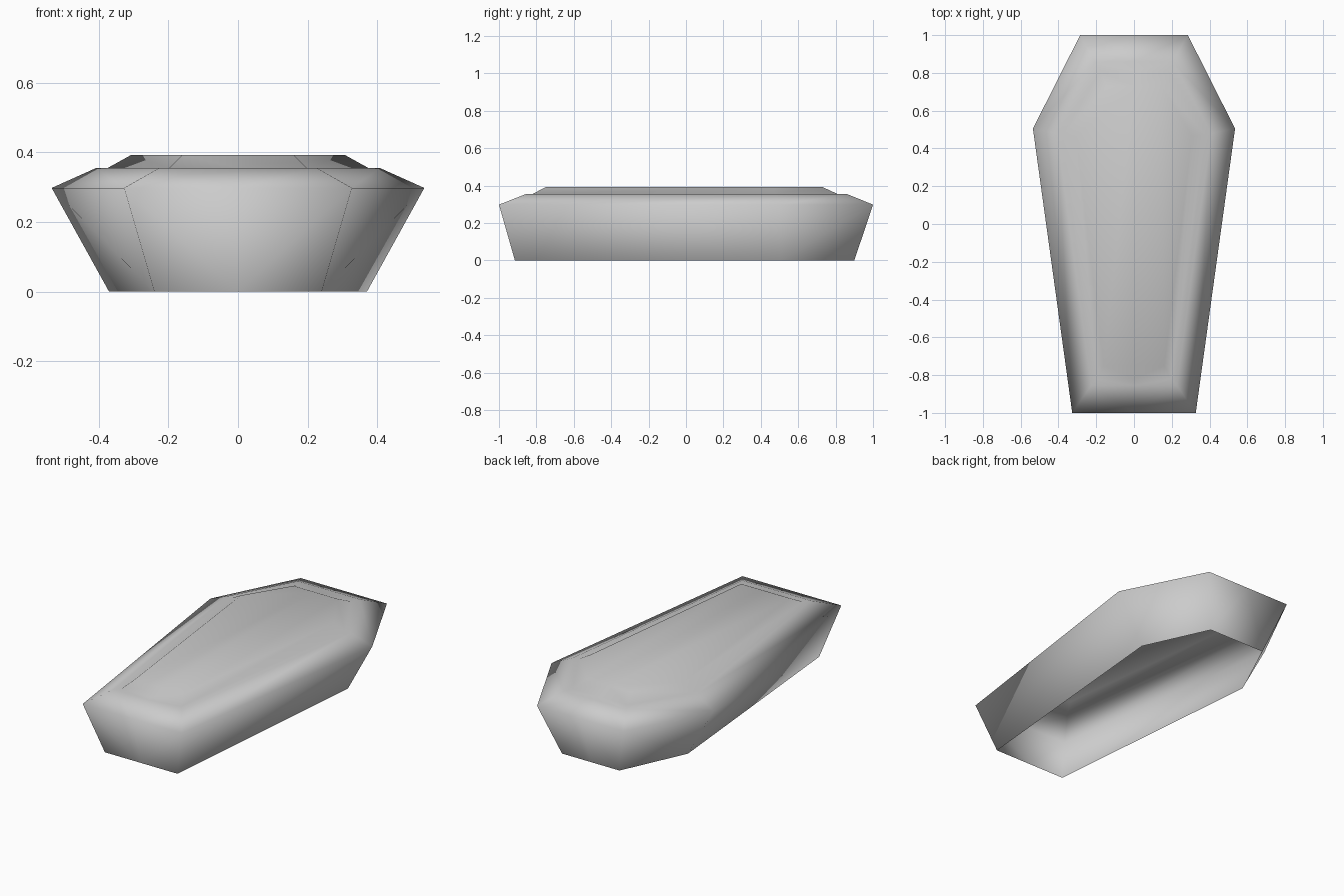
import bpy, bmesh

if "Cube" in bpy.data.objects:
    bpy.data.objects.remove(bpy.data.objects["Cube"])

grey = bpy.data.materials.new("plain_grey")
grey.diffuse_color = (0.6, 0.6, 0.6, 1)
grey.use_nodes = True
grey.node_tree.nodes["Principled BSDF"].inputs["Base Color"].default_value = grey.diffuse_color

# Right half of each outline, from base to lid top:
# z, head y, head x, shoulder x, shoulder y, foot x, foot y
rings = [
    (0.0,   0.90, 0.19,  0.37,  0.51,  0.24,  -0.915),
    (0.298, 1.00, 0.285, 0.535, 0.505, 0.327, -1.00),
    (0.355, 0.86, 0.205, 0.408, 0.48,  0.227, -0.855),
    (0.355, 0.81, 0.18,  0.375, 0.475, 0.197, -0.82),
    (0.392, 0.73, 0.145, 0.308, 0.465, 0.16,  -0.75),
]

bm = bmesh.new()
loops = []
for z, hy, hx, sx, sy, fx, fy in rings:
    outline = [(0, fy), (fx, fy), (sx, sy), (hx, hy), (0, hy)]
    loops.append([bm.verts.new((x, y, z)) for x, y in outline])

# Walls, bevel, ledge and lid rise; the underside stays open
for low, high in zip(loops, loops[1:]):
    for i in range(4):
        bm.faces.new((low[i], low[i + 1], high[i + 1], high[i]))
bm.faces.new(loops[-1])  # lid top

for f in bm.faces:
    f.smooth = True

mesh = bpy.data.meshes.new("coffin_shell")
bm.to_mesh(mesh)
bm.free()
mesh.materials.append(grey)
coffin = bpy.data.objects.new("coffin_shell", mesh)
bpy.context.collection.objects.link(coffin)

# Left half
mirror = coffin.modifiers.new("mirror", 'MIRROR')
mirror.use_axis = (True, False, False)
mirror.use_clip = True
